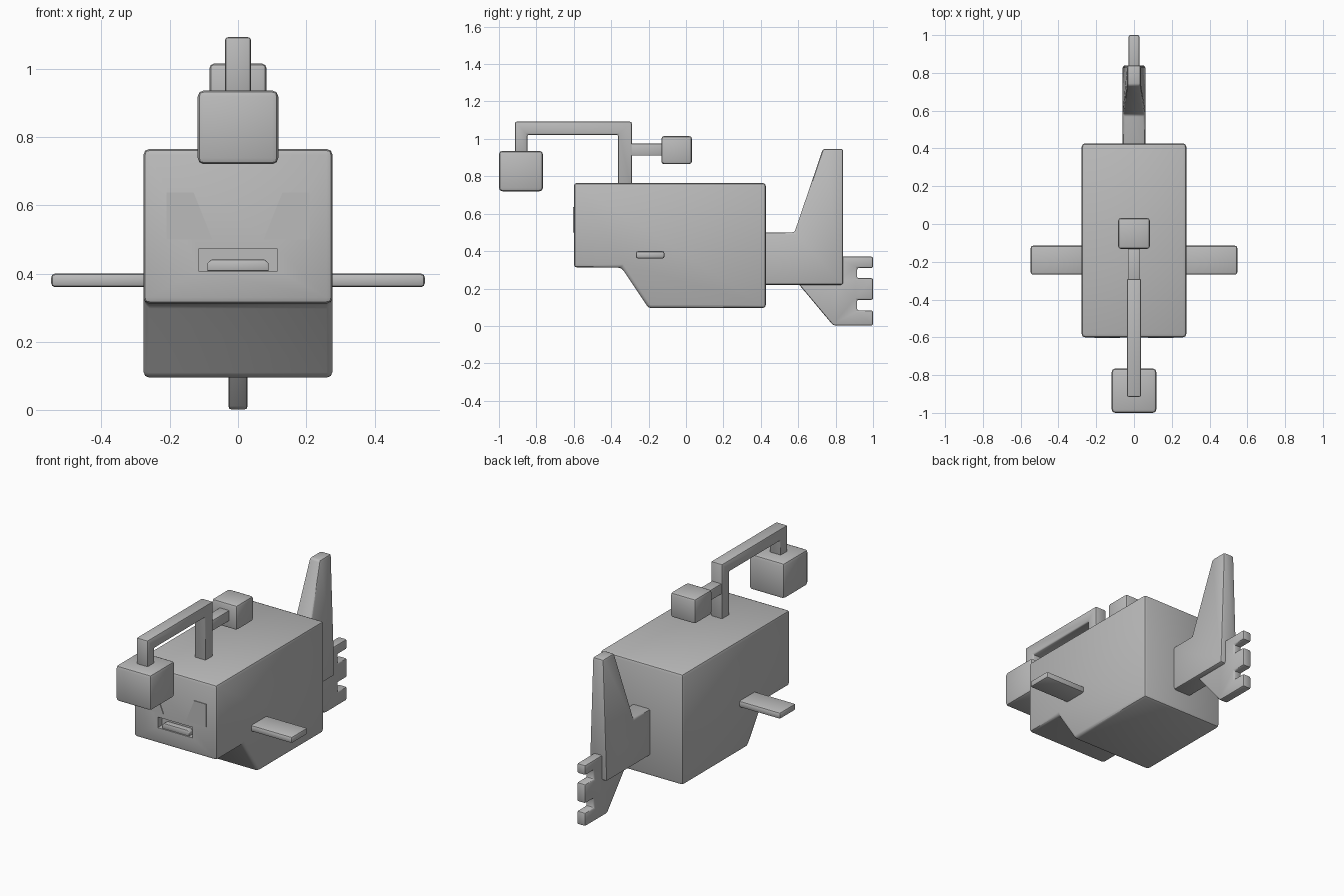
import bpy, bmesh, math

if "Cube" in bpy.data.objects:
    bpy.data.objects.remove(bpy.data.objects["Cube"])

grey = bpy.data.materials.new("plain grey")
grey.diffuse_color = (0.5, 0.5, 0.5, 1)
grey.use_nodes = True
grey.node_tree.nodes["Principled BSDF"].inputs["Base Color"].default_value = grey.diffuse_color


def apply_mod(ob, kind, **kw):
    bpy.context.view_layer.objects.active = ob
    m = ob.modifiers.new(kind, kind)
    for k, v in kw.items():
        setattr(m, k, v)
    bpy.ops.object.modifier_apply(modifier=m.name)


def smooth(ob):
    bpy.ops.object.select_all(action='DESELECT')
    ob.select_set(True)
    bpy.context.view_layer.objects.active = ob
    bpy.ops.object.shade_smooth_by_angle(angle=math.radians(40))


def prism(name, pts, a, b, axis='x', bevel=0.012, taper=None):
    """Extrude an outline: (y, z) points along x, or (x, z) points along y."""
    bm = bmesh.new()
    place = (lambda p, d: (d, p[0], p[1])) if axis == 'x' else (lambda p, d: (p[0], d, p[1]))
    rings = [[bm.verts.new(place(p, d)) for p in pts] for d in (a, b)]
    for r in rings:
        bm.faces.new(r)
    n = len(pts)
    for i in range(n):
        j = (i + 1) % n
        bm.faces.new((rings[0][i], rings[0][j], rings[1][j], rings[1][i]))
    if taper:
        for v in bm.verts:
            v.co.x *= taper(v.co.z)
    bmesh.ops.recalc_face_normals(bm, faces=bm.faces)
    me = bpy.data.meshes.new(name)
    bm.to_mesh(me)
    bm.free()
    ob = bpy.data.objects.new(name, me)
    bpy.context.collection.objects.link(ob)
    me.materials.append(grey)
    if bevel:
        apply_mod(ob, 'BEVEL', width=bevel, segments=2, limit_method='ANGLE',
                  angle_limit=math.radians(20))
    smooth(ob)
    return ob


def box(name, x0, x1, y0, y1, z0, z1, bevel=0.012):
    return prism(name, [(y0, z0), (y1, z0), (y1, z1), (y0, z1)], x0, x1, bevel=bevel)


# body with stepped chin and cut mouth
body = prism("body", [(-0.6, 0.765), (-0.6, 0.312), (-0.345, 0.312), (-0.2, 0.095),
                      (0.427, 0.095), (0.427, 0.765)], -0.277, 0.277, bevel=0.018)
cutter = box("mouth_cutter", -0.115, 0.115, -0.7, -0.56, 0.408, 0.472, bevel=0)
apply_mod(body, 'BOOLEAN', object=cutter, operation='DIFFERENCE', solver='EXACT')
smooth(body)
bpy.data.objects.remove(cutter)

# tooth in the mouth
prism("tooth", [(-0.09, 0.407), (0.09, 0.407), (0.09, 0.43), (0.078, 0.441),
                (-0.078, 0.441), (-0.09, 0.43)], -0.594, -0.555, 'y', bevel=0.004)

# eyes and side fins
for s, side in ((1, "right"), (-1, "left")):
    prism("eye_" + side, [(s * x, z) for x, z in
                          ((0.21, 0.637), (0.13, 0.637), (0.075, 0.5), (0.21, 0.5))],
          -0.604, -0.596, 'y', bevel=0)
    box("side_fin_" + side, min(s * 0.25, s * 0.547), max(s * 0.25, s * 0.547),
        -0.268, -0.115, 0.36, 0.4)

# rod on the head: post, arm and drop in one outline
prism("lure_rod", [(-0.363, 0.75), (-0.29, 0.75), (-0.29, 1.092), (-0.915, 1.092),
                   (-0.915, 0.92), (-0.848, 0.92), (-0.848, 1.022), (-0.363, 1.022)],
      -0.038, 0.038, bevel=0.009)
box("front_lure", -0.118, 0.118, -1.0, -0.765, 0.72, 0.936, 0.018)
box("rear_link", -0.033, 0.033, -0.31, -0.12, 0.91, 0.975, 0.007)
box("rear_knob", -0.084, 0.084, -0.132, 0.032, 0.865, 1.015, 0.015)

# tail, narrowing towards the top
prism("tail", [(0.41, 0.22), (0.84, 0.22), (0.84, 0.947), (0.732, 0.947),
               (0.58, 0.5), (0.41, 0.5)], -0.06, 0.06, bevel=0.012,
      taper=lambda z: 0.6 if z > 0.9 else 1.0)

# lower tail fin with three prongs
prism("lower_tail_fin", [(0.58, 0.25), (0.785, 0.005), (0.8, 0.002), (1.0, 0.002),
                         (1.0, 0.083), (0.915, 0.083), (0.915, 0.14), (1.0, 0.14),
                         (1.0, 0.255), (0.915, 0.255), (0.915, 0.31), (1.0, 0.31),
                         (1.0, 0.37), (0.8, 0.37), (0.8, 0.25)],
      -0.028, 0.028, bevel=0.009)
